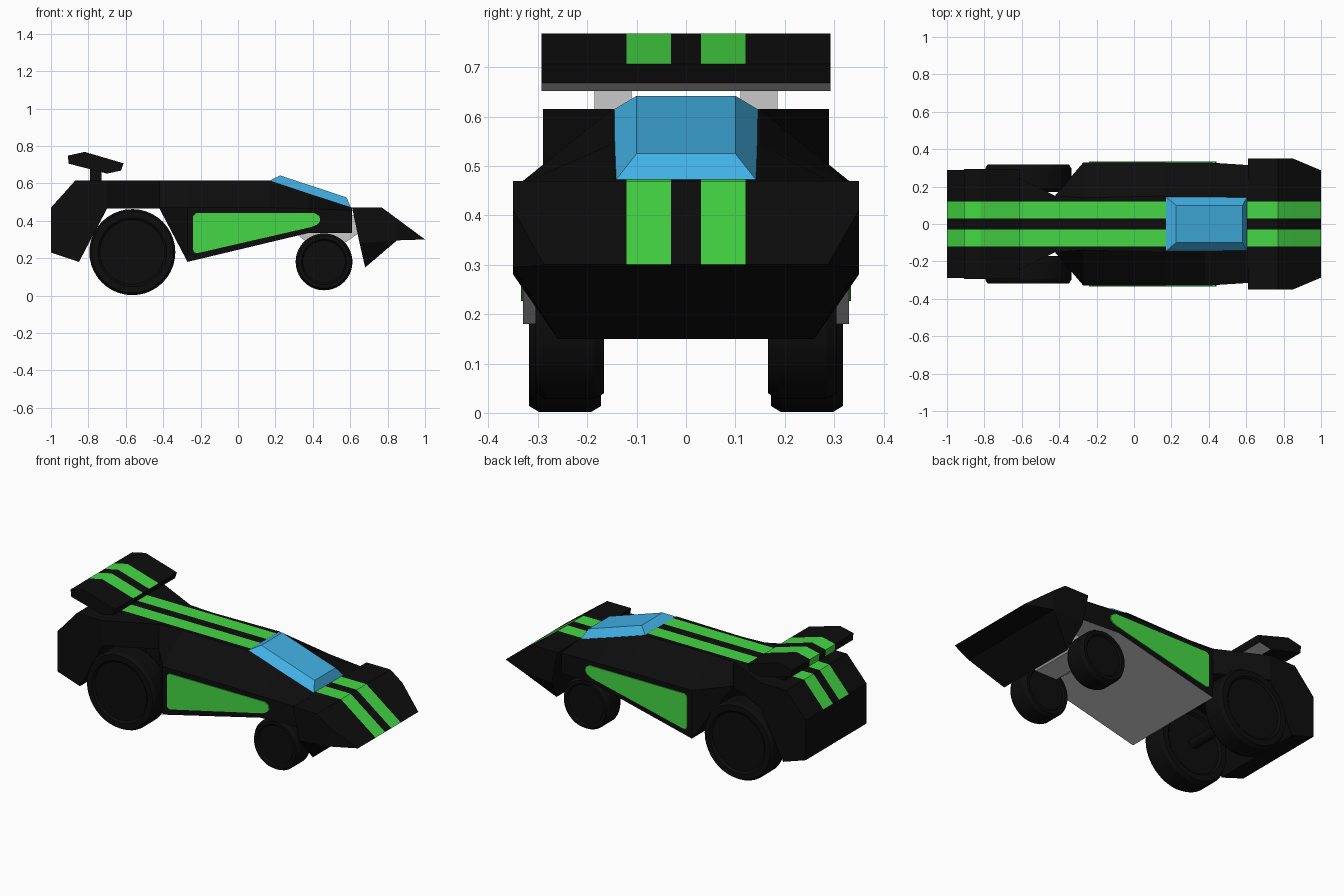
import bpy, bmesh, math
from mathutils import Vector

if "Cube" in bpy.data.objects:
    bpy.data.objects.remove(bpy.data.objects["Cube"])


def material(name, rgb):
    m = bpy.data.materials.new(name)
    m.diffuse_color = (*rgb, 1)
    m.use_nodes = True
    m.node_tree.nodes["Principled BSDF"].inputs["Base Color"].default_value = m.diffuse_color
    return m


BLACK = material("black", (0.004, 0.004, 0.004))
GREEN = material("green", (0.058, 0.68, 0.058))
BLUE = material("blue", (0.055, 0.44, 0.78))
GREY = material("grey", (0.58, 0.58, 0.58))


def skin(name, rings, mats, caps=None, rule=None, stripes=False, smooth=False):
    """Join rings of equal point count; rule(normal, centre) gives the material index."""
    bm = bmesh.new()
    loops = [[bm.verts.new(p) for p in r] for r in rings]
    n = len(loops[0])
    for a, b in zip(loops, loops[1:]):
        for i in range(n):
            j = (i + 1) % n
            bm.faces.new((a[i], a[j], b[j], b[i]))
    for ring in (loops[0], loops[-1]):
        for cap in caps or [range(n)]:
            bm.faces.new([ring[i] for i in cap])
    if stripes:  # cut lines for the two racing stripes
        for y in (-0.12, -0.03, 0.03, 0.12):
            bmesh.ops.bisect_plane(bm, geom=bm.verts[:] + bm.edges[:] + bm.faces[:],
                                   plane_co=(0, y, 0), plane_no=(0, 1, 0))
    bmesh.ops.recalc_face_normals(bm, faces=bm.faces)
    bm.normal_update()
    if rule:
        for f in bm.faces:
            f.material_index = rule(f.normal, f.calc_center_median())
    me = bpy.data.meshes.new(name)
    bm.to_mesh(me)
    bm.free()
    for m in mats:
        me.materials.append(m)
    ob = bpy.data.objects.new(name, me)
    bpy.context.collection.objects.link(ob)
    if smooth:
        bpy.ops.object.select_all(action='DESELECT')
        ob.select_set(True)
        bpy.context.view_layer.objects.active = ob
        bpy.ops.object.shade_smooth_by_angle(angle=math.radians(30))
    return ob


def prism(name, pts, mats, y0=None, y1=None, **kw):
    """Side profile of (x, z[, half width]); mirrored about y=0 or spanning y0..y1."""
    if y0 is None:
        rings = [[(x, s * w, z) for x, z, w in pts] for s in (-1, 1)]
    else:
        rings = [[(p[0], y, p[1]) for p in pts] for y in (y0, y1)]
    return skin(name, rings, mats, **kw)


def in_stripe(c):
    return 0.03 < abs(c.y) < 0.12


def top_stripe(n, c):
    return 1 if in_stripe(c) and n.z > 0.3 else 0


# central hull with flared side pods: x, top half width, top z, side half width, shoulder z, bottom z
stations = [(-0.42, 0.15, 0.615, 0.155, 0.47, 0.465),
            (-0.27, 0.14, 0.615, 0.33, 0.47, 0.18),
            (0.17, 0.15, 0.615, 0.33, 0.47, 0.285),
            (0.38, 0.15, 0.545, 0.33, 0.465, 0.335),
            (0.61, 0.15, 0.47, 0.315, 0.455, 0.335)]
hull = [[(x, -yt, zt), (x, yt, zt), (x, ys, zs), (x, ys, zb), (x, -ys, zb), (x, -ys, zs)]
        for x, yt, zt, ys, zs, zb in stations]


def hull_rule(n, c):
    if n.z < -0.8 and c.x > -0.27:
        return 2
    return top_stripe(n, c)


skin("hull", hull, [BLACK, GREEN, GREY], rule=hull_rule, stripes=True)

# tail and the narrowing deck above the rear wheels
prism("tail", [(-1, 0.47, 0.29), (-0.87, 0.615, 0.29), (-0.7, 0.615, 0.29), (-0.7, 0.465, 0.29),
               (-0.85, 0.18, 0.29), (-1, 0.23, 0.29)],
      [BLACK, GREEN], rule=top_stripe, stripes=True)
prism("rear_deck", [(-0.7, 0.615, 0.29), (-0.42, 0.615, 0.15), (-0.42, 0.465, 0.15),
                    (-0.7, 0.465, 0.29)],
      [BLACK, GREEN], rule=top_stripe, stripes=True)

# wedge nose with lower lip
prism("nose", [(0.61, 0.47, 0.35), (0.77, 0.47, 0.35), (0.85, 0.411, 0.35), (1, 0.3, 0.287),
               (0.85, 0.295, 0.35), (0.68, 0.15, 0.26), (0.65, 0.28, 0.35)],
      [BLACK, GREEN], caps=[(0, 1, 2, 4, 6), (2, 3, 4), (4, 5, 6)],
      rule=top_stripe, stripes=True)

# cockpit canopy
skin("canopy", [[(0.165, -0.15, 0.612), (0.165, 0.15, 0.612), (0.605, 0.145, 0.468), (0.605, -0.145, 0.468)],
                [(0.225, -0.1, 0.642), (0.225, 0.1, 0.642), (0.58, 0.1, 0.525), (0.58, -0.1, 0.525)]],
     [BLUE])


# rear wing
def wing_rule(n, c):
    if in_stripe(c) and (n.z > 0.2 and n.x < 0.5 or n.x < -0.9):
        return 1
    return 2 if n.z < -0.8 and n.x > 0 else 0


prism("rear_wing", [(x, z, 0.293) for x, z in
                    [(-0.91, 0.748), (-0.82, 0.768), (-0.612, 0.707),
                     (-0.625, 0.668), (-0.7, 0.652), (-0.905, 0.705)]],
      [BLACK, GREEN, GREY], rule=wing_rule, stripes=True)

# grey front suspension block
prism("front_chassis", [(x, z, 0.165) for x, z in
                        [(0.3, 0.34), (0.4, 0.26), (0.54, 0.26), (0.64, 0.33), (0.64, 0.43), (0.5, 0.43)]],
      [GREY])

panel = [(-0.24, 0.425), (-0.225, 0.44), (0.41, 0.44), (0.435, 0.425), (0.44, 0.4),
         (0.425, 0.38), (0.395, 0.367), (-0.215, 0.227), (-0.235, 0.23), (-0.24, 0.245)]


def wheel(name, x, r, y_in, y_out, s):
    # tyre profile (radius, y) with chamfered shoulders and a dished hub
    prof = [(0.75 * r, y_in + 0.01), (0.8 * r, y_in), (r - 0.012, y_in), (r, y_in + 0.02),
            (r, y_out - 0.02), (r - 0.012, y_out), (0.8 * r, y_out), (0.75 * r, y_out - 0.01)]
    z = {True: 0.232, False: 0.18}[x < 0]
    rings = [[(x + q * math.cos(k * math.tau / 40), s * y, z + q * math.sin(k * math.tau / 40))
              for k in range(40)] for q, y in prof]
    skin(name, rings, [BLACK], smooth=True)


for s, side in ((-1, "right"), (1, "left")):
    prism(f"side_panel_{side}", panel, [GREEN], s * 0.326, s * 0.334)
    prism(f"wing_post_{side}", [(-0.79, 0.6), (-0.73, 0.6), (-0.73, 0.67), (-0.79, 0.69)],
          [BLACK, GREY], s * 0.11, s * 0.185, rule=lambda n, c: int(n.x > 0.9))
    wheel(f"rear_wheel_{side}", -0.565, 0.23, 0.172, 0.318, s)
    wheel(f"front_wheel_{side}", 0.46, 0.152, 0.166, 0.305, s)

# rear axle
prism("rear_axle", [(-0.565 + 0.03 * math.cos(k * math.tau / 12), 0.232 + 0.03 * math.sin(k * math.tau / 12), 0.19)
                    for k in range(12)], [BLACK])
